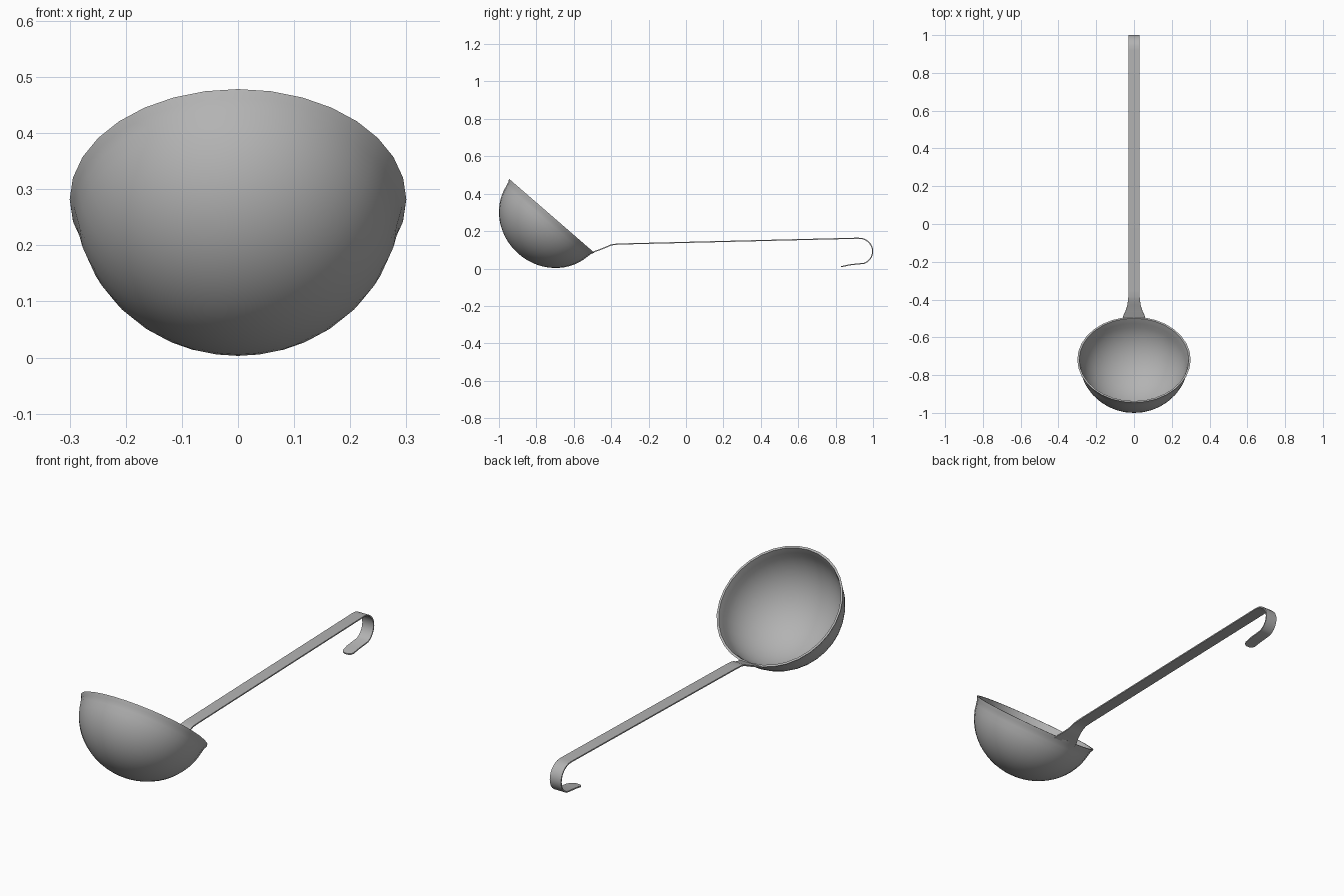
import bpy, bmesh, math
from mathutils import Matrix, Vector

cube = bpy.data.objects.get("Cube")
if cube:
    bpy.data.objects.remove(cube, do_unlink=True)

steel = bpy.data.materials.new("brushed steel grey")
steel.use_nodes = True
steel.diffuse_color = (0.45, 0.45, 0.45, 1)
steel.node_tree.nodes["Principled BSDF"].inputs["Base Color"].default_value = (0.45, 0.45, 0.45, 1)


def finish(bm, name, angle):
    bmesh.ops.recalc_face_normals(bm, faces=bm.faces)
    mesh = bpy.data.meshes.new(name)
    bm.to_mesh(mesh)
    bm.free()
    mesh.materials.append(steel)
    obj = bpy.data.objects.new(name, mesh)
    bpy.context.collection.objects.link(obj)
    bpy.ops.object.select_all(action="DESELECT")
    obj.select_set(True)
    bpy.context.view_layer.objects.active = obj
    bpy.ops.object.shade_smooth_by_angle(angle=math.radians(angle))
    return obj


# Bowl: closed wall section with a flared lip, spun around its axis
def shell(radius, depth, start):
    angles = [math.radians(start + (90 - start) * i / 14) for i in range(15)]
    return [(radius * math.cos(a), -depth * math.sin(a)) for a in angles]


outer = [(0.300, 0), (0.299, -0.005), (0.293, -0.016)] + shell(0.291, 0.270, 8)
inner = [(0.290, 0), (0.286, -0.014)] + shell(0.284, 0.263, 7)
section = inner[::-1] + outer
bm = bmesh.new()
verts = [bm.verts.new((0, -r, h)) for r, h in section]
edges = [bm.edges.new(pair) for pair in zip(verts, verts[1:])]
bmesh.ops.spin(bm, geom=verts + edges, cent=(0, 0, 0), axis=(0, 0, 1),
               angle=math.tau, steps=32, use_duplicate=False)
bmesh.ops.remove_doubles(bm, verts=bm.verts, dist=0.0005)
bmesh.ops.transform(bm, verts=bm.verts, matrix=Matrix.Translation((0, -0.718, 0.282))
                    @ Matrix.Rotation(math.radians(-40.9), 4, "X"))
finish(bm, "ladle_bowl", 40)

# Handle path: (y, z, half width), flared at the bowl and rounded at the hook tip
path = [(-0.505, 0.084, 0.062), (-0.485, 0.092, 0.056), (-0.46, 0.101, 0.045),
        (-0.43, 0.113, 0.035), (-0.405, 0.124, 0.032), (-0.385, 0.129, 0.03),
        (-0.35, 0.131, 0.03), (0.30, 0.147, 0.03), (0.92, 0.162, 0.03)]
for i in range(1, 13):
    a = math.radians(90 - 13 * i)
    path.append((0.925 + 0.073 * math.cos(a), 0.092 + 0.070 * math.sin(a), 0.03))
path += [(0.877, 0.020, 0.03), (0.845, 0.013, 0.028), (0.835, 0.011, 0.022), (0.829, 0.010, 0.01)]
# keep the return of the hook open rather than circular
path = path[:9] + [(y, z, w) for y, z, w in path[9:] if y > 0.94 or z < 0.03]

bm = bmesh.new()
rings = []
for i, (y, z, w) in enumerate(path):
    before, after = path[max(i - 1, 0)], path[min(i + 1, len(path) - 1)]
    along = Vector((0, after[0] - before[0], after[1] - before[1])).normalized()
    off = along.cross(Vector((1, 0, 0))) * 0.003
    rings.append([bm.verts.new(Vector((s * w, y, z)) + off * t)
                  for s, t in ((-1, -1), (1, -1), (1, 1), (-1, 1))])
for a, b in zip(rings, rings[1:]):
    for k in range(4):
        bm.faces.new((a[k], a[(k + 1) % 4], b[(k + 1) % 4], b[k]))
bm.faces.new(rings[0])
bm.faces.new(rings[-1])
finish(bm, "hooked_handle", 35)
